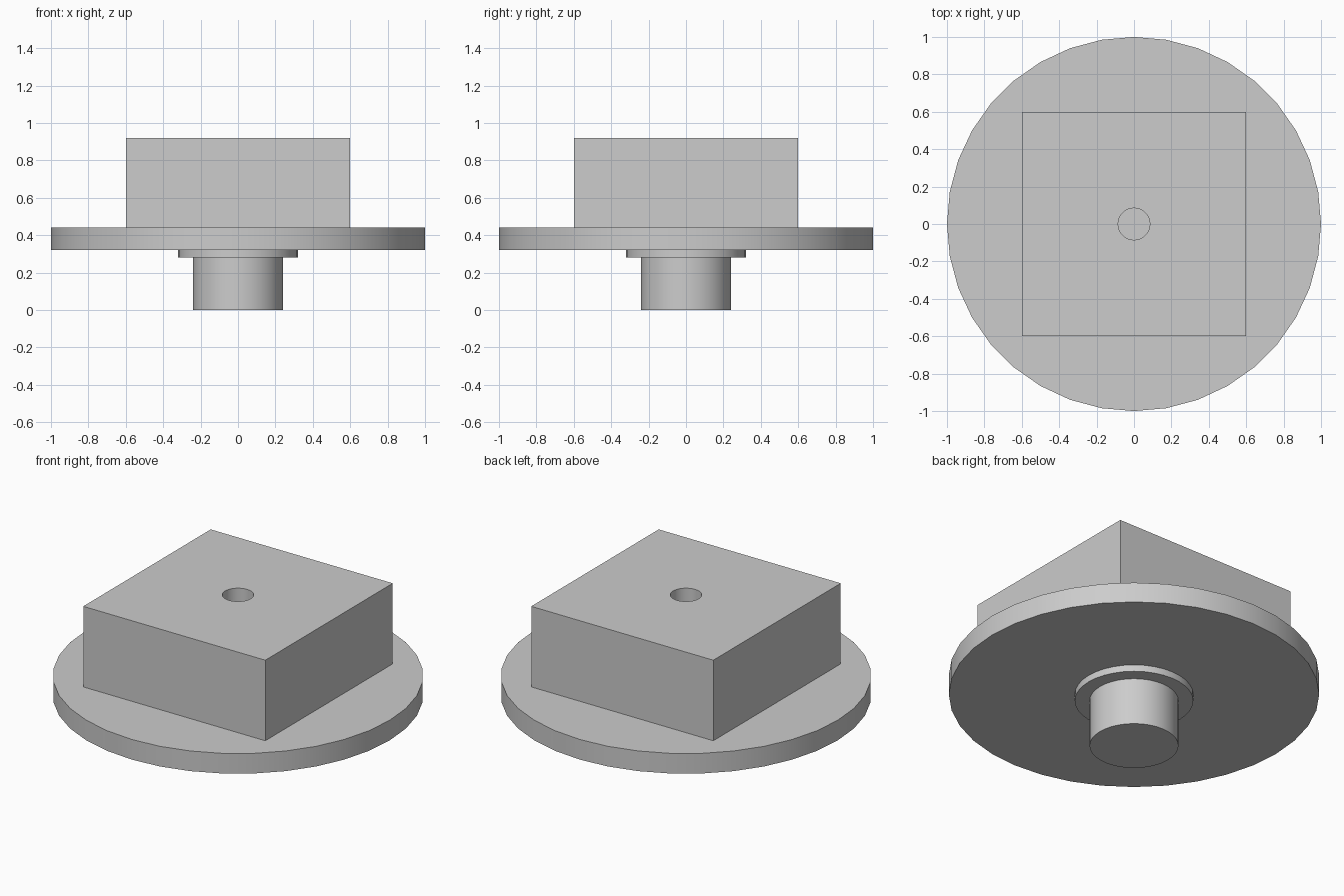
import bpy
import math

cube = bpy.data.objects.get("Cube")
if cube:
    bpy.data.objects.remove(cube, do_unlink=True)

# Single plain grey for every part
grey = bpy.data.materials.new("light grey")
grey.use_nodes = True
colour = (0.604, 0.604, 0.604, 1.0)
grey.diffuse_color = colour
grey.node_tree.nodes["Principled BSDF"].inputs["Base Color"].default_value = colour


def finish(obj, name):
    obj.name = name
    obj.data.name = name
    obj.data.materials.append(grey)
    return obj


def cylinder(name, radius, bottom, top, sides=36):
    bpy.ops.mesh.primitive_cylinder_add(
        vertices=sides, radius=radius, depth=top - bottom,
        location=(0, 0, (bottom + top) / 2))
    bpy.ops.object.shade_smooth_by_angle(angle=math.radians(30))
    return finish(bpy.context.object, name)


# Stepped round base: pin, collar and wide disc
cylinder("pin", 0.24, 0.0, 0.28)
cylinder("collar", 0.32, 0.28, 0.32)
cylinder("disc", 1.0, 0.32, 0.44)

# Square block standing on the disc
bpy.ops.mesh.primitive_cube_add(size=1, location=(0, 0, 0.68))
block = finish(bpy.context.object, "block")
block.scale = (1.2, 1.2, 0.48)
bpy.ops.object.transform_apply(location=False, rotation=False, scale=True)

# Centre hole drilled down through the block to the disc
drill = cylinder("hole_cutter", 0.085, 0.40, 1.0)
drill.hide_render = True
drill.hide_set(True)
drill.display_type = 'WIRE'
cut = block.modifiers.new("centre hole", 'BOOLEAN')
cut.operation = 'DIFFERENCE'
cut.solver = 'EXACT'
cut.object = drill
bpy.context.view_layer.objects.active = block
block.select_set(True)
bpy.ops.object.modifier_apply(modifier=cut.name)
bpy.data.objects.remove(drill, do_unlink=True)

# Smooth the hole wall while keeping the block edges sharp
bpy.ops.object.shade_smooth_by_angle(angle=math.radians(30))
